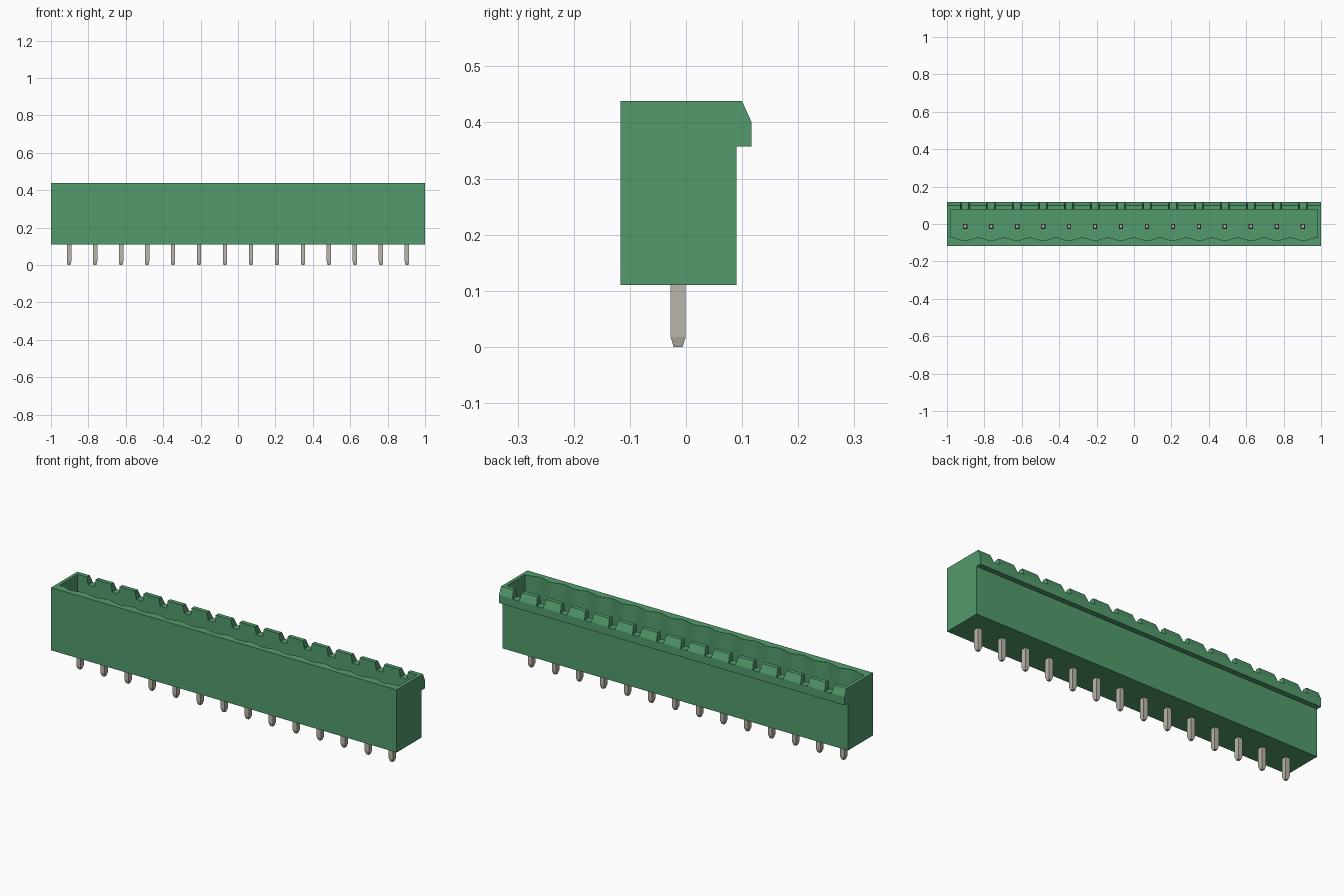
import bpy, bmesh, math
from mathutils import Vector

cube = bpy.data.objects.get("Cube")
if cube:
    bpy.data.objects.remove(cube, do_unlink=True)

COUNT, PITCH = 14, 0.139
PIN_X = [(i - (COUNT - 1) / 2) * PITCH for i in range(COUNT)]


def material(name, colour):
    m = bpy.data.materials.new(name)
    m.use_nodes = True
    m.diffuse_color = (*colour, 1)
    bsdf = next(n for n in m.node_tree.nodes if n.type == 'BSDF_PRINCIPLED')
    bsdf.inputs["Base Color"].default_value = (*colour, 1)
    return m


green = material("housing green", (0.085, 0.33, 0.15))
metal = material("pin metal", (0.49, 0.47, 0.41))


def prisms(name, profiles, offset, mat):
    """Extrude each closed 3D outline by the offset, all in one object."""
    bm = bmesh.new()
    for outline in profiles:
        face = bm.faces.new([bm.verts.new(p) for p in outline])
        moved = bmesh.ops.extrude_face_region(bm, geom=[face])["geom"]
        bmesh.ops.translate(bm, vec=Vector(offset),
                            verts=[v for v in moved if isinstance(v, bmesh.types.BMVert)])
    bmesh.ops.recalc_face_normals(bm, faces=bm.faces)
    mesh = bpy.data.meshes.new(name)
    bm.to_mesh(mesh)
    bm.free()
    mesh.materials.append(mat)
    obj = bpy.data.objects.new(name, mesh)
    bpy.context.collection.objects.link(obj)
    return obj


# Housing: side profile with the overhanging rear lip, swept along x
side = [(-0.117, 0.11), (0.09, 0.11), (0.09, 0.357), (0.117, 0.357),
        (0.117, 0.4), (0.1, 0.438), (-0.117, 0.438)]
housing = prisms("housing", [[(-1, y, z) for y, z in side]], (2, 0, 0), green)

# Cavity cutter: scalloped front wall with a hollow at each pin
FLOOR = 0.19
STEPS = COUNT * 8
span = COUNT * PITCH
wave = []
for i in range(STEPS + 1):
    x = -span / 2 + span * i / STEPS
    wave.append((x, -0.08 + 0.008 * math.cos(2 * math.pi * i / 8), FLOOR))
outline = ([(-0.982, 0.078, FLOOR), (-0.982, -0.072, FLOOR)] + wave
           + [(0.982, -0.072, FLOOR), (0.982, 0.078, FLOOR)])
cavity = prisms("cavity_cutter", [outline], (0, 0, 0.5), green)

# Notch cutters: tapered slots through the rear lip
slots = [[(x - 0.019, 0.06, 0.398), (x + 0.019, 0.06, 0.398),
          (x + 0.027, 0.06, 0.45), (x - 0.027, 0.06, 0.45)] for x in PIN_X]
notches = prisms("notch_cutter", slots, (0, 0.1, 0), green)

for cutter in (cavity, notches):
    cutter.hide_render = True
    mod = housing.modifiers.new("cut", 'BOOLEAN')
    mod.operation, mod.object, mod.solver = 'DIFFERENCE', cutter, 'EXACT'
graph = bpy.context.evaluated_depsgraph_get()
cut_mesh = bpy.data.meshes.new_from_object(housing.evaluated_get(graph))
housing.modifiers.clear()
housing.data = cut_mesh
for cutter in (cavity, notches):
    bpy.data.objects.remove(cutter, do_unlink=True)


# Contact pins: square posts with tapered tips at both ends
def pin(name, x, bottom, top):
    bm = bmesh.new()
    rings = []
    for z, s in ((bottom, 0.6), (bottom + 0.018, 1), (top - 0.018, 1), (top, 0.6)):
        rings.append([bm.verts.new((x + a * 0.012 * s, -0.014 + b * 0.0135 * s, z))
                      for a, b in ((-1, -1), (1, -1), (1, 1), (-1, 1))])
    for low, high in zip(rings, rings[1:]):
        for k in range(4):
            n = (k + 1) % 4
            bm.faces.new((low[k], low[n], high[n], high[k]))
    bm.faces.new(rings[0][::-1])
    bm.faces.new(rings[-1])
    mesh = bpy.data.meshes.new(name)
    bm.to_mesh(mesh)
    bm.free()
    mesh.materials.append(metal)
    bpy.context.collection.objects.link(bpy.data.objects.new(name, mesh))


for i, x in enumerate(PIN_X):
    pin(f"contact_pin_{i + 1}", x, 0, 0.37)
